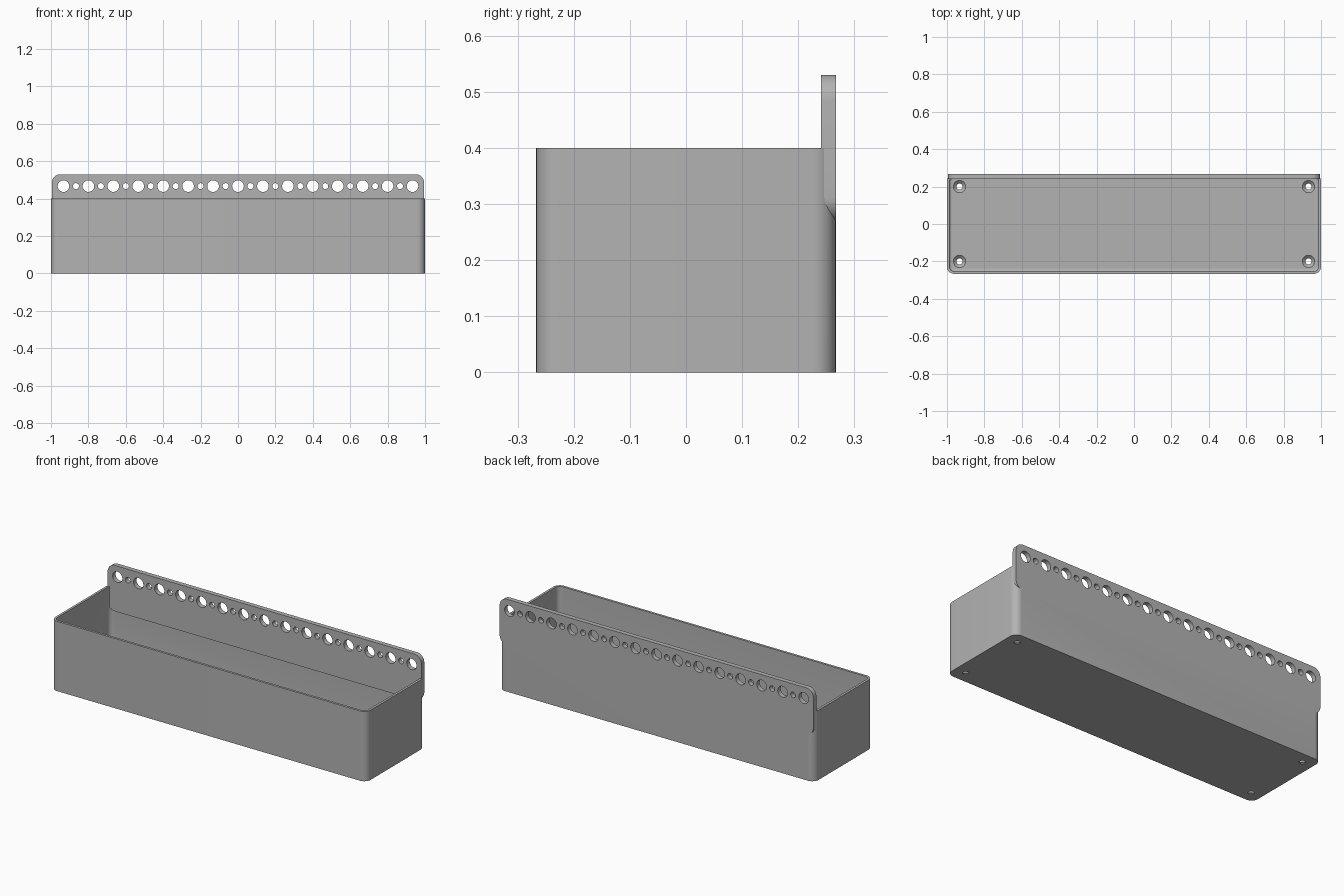
import bpy, bmesh, math
from mathutils import Matrix

if "Cube" in bpy.data.objects:
    bpy.data.objects.remove(bpy.data.objects["Cube"])

grey = bpy.data.materials.new("matte grey")
grey.use_nodes = True
colour = (0.45, 0.45, 0.45, 1)
grey.diffuse_color = colour
grey.node_tree.nodes["Principled BSDF"].inputs["Base Color"].default_value = colour


def rounded_rect(hx, hy, r, steps=10):
    """Outline points of a rounded rectangle, counterclockwise."""
    pts = []
    for q, (sx, sy) in enumerate([(1, 1), (-1, 1), (-1, -1), (1, -1)]):
        for i in range(steps + 1):
            a = math.pi / 2 * (q + i / steps)
            pts.append((sx * (hx - r) + r * math.cos(a), sy * (hy - r) + r * math.sin(a)))
    return pts


def circle(r, steps=32):
    return [(r * math.cos(2 * math.pi * i / steps), r * math.sin(2 * math.pi * i / steps))
            for i in range(steps)]


def loft(bm, rings, matrix=Matrix()):
    """Skin a stack of (outline, z) rings and cap both ends."""
    loops = [[bm.verts.new(matrix @ Matrix.Translation((x, y, z)).translation) for x, y in pts]
             for pts, z in rings]
    n = len(loops[0])
    for a, b in zip(loops, loops[1:]):
        for i in range(n):
            j = (i + 1) % n
            bm.faces.new((a[i], a[j], b[j], b[i]))
    bm.faces.new(loops[0][::-1])
    bm.faces.new(loops[-1])


def make_object(name, bm):
    bmesh.ops.recalc_face_normals(bm, faces=bm.faces)
    mesh = bpy.data.meshes.new(name)
    bm.to_mesh(mesh)
    bm.free()
    mesh.materials.append(grey)
    ob = bpy.data.objects.new(name, mesh)
    bpy.context.collection.objects.link(ob)
    return ob


def boolean(ob, other, operation):
    """Apply a boolean and remove the helper."""
    mod = ob.modifiers.new(operation.lower(), 'BOOLEAN')
    mod.operation, mod.solver, mod.object = operation, 'EXACT', other
    bpy.context.view_layer.objects.active = ob
    bpy.ops.object.modifier_apply(modifier=mod.name)
    bpy.data.objects.remove(other)


HX, HY, HEIGHT, CORNER = 1.0, 0.267, 0.4, 0.04
WALL, FLOOR, FILLET = 0.0133, 0.02, 0.0133


def inset(d):
    return rounded_rect(HX - d, HY - d, CORNER - d)


# Open tray: outside wall, rim, inside wall, floor fillet
bm = bmesh.new()
rings = [(inset(0), 0), (inset(0), HEIGHT), (inset(WALL), HEIGHT)]
for i in range(7):
    a = math.pi / 2 * i / 6
    rings.append((inset(WALL + FILLET * (1 - math.cos(a))), FLOOR + FILLET * (1 - math.sin(a))))
loft(bm, rings)
tray = make_object("tray", bm)

# Hanging plate along the back
PLATE_LOW, PLATE_TOP, THICK = 0.267, 0.53, 0.0267
upright = Matrix.Rotation(math.pi / 2, 4, 'X')
bm = bmesh.new()
outline = rounded_rect(0.995, (PLATE_TOP - PLATE_LOW) / 2, 0.045)
place = Matrix.Translation((0, HY, (PLATE_TOP + PLATE_LOW) / 2)) @ upright
loft(bm, [(outline, 0), (outline, THICK)], place)
plate = make_object("hanging_plate", bm)

# Alternating large and small holes through the plate
PITCH = 0.1333
bm = bmesh.new()
for i in range(-14, 15):
    hole = circle(0.031 if i % 2 == 0 else 0.016)
    loft(bm, [(hole, -0.05), (hole, 0.1)],
         Matrix.Translation((i * PITCH / 2, HY, 0.467)) @ upright)
cutter = make_object("plate_hole_cutter", bm)
cutter.hide_render = True
boolean(plate, cutter, 'DIFFERENCE')

# Countersunk screw holes in the floor
bm = bmesh.new()
for sx in (-1, 1):
    for sy in (-1, 1):
        loft(bm, [(circle(0.016), -0.02), (circle(0.016), 0.004),
                  (circle(0.033), FLOOR), (circle(0.033), 0.06)],
             Matrix.Translation((sx * 0.933, sy * 0.2, 0)))
cutter = make_object("screw_hole_cutter", bm)
cutter.hide_render = True
boolean(tray, cutter, 'DIFFERENCE')

# Fuse the plate into the back wall
boolean(tray, plate, 'UNION')
tray.name = "wall_tray"

bpy.ops.object.select_all(action='DESELECT')
tray.select_set(True)
bpy.context.view_layer.objects.active = tray
bpy.ops.object.shade_smooth_by_angle(angle=math.radians(30))
